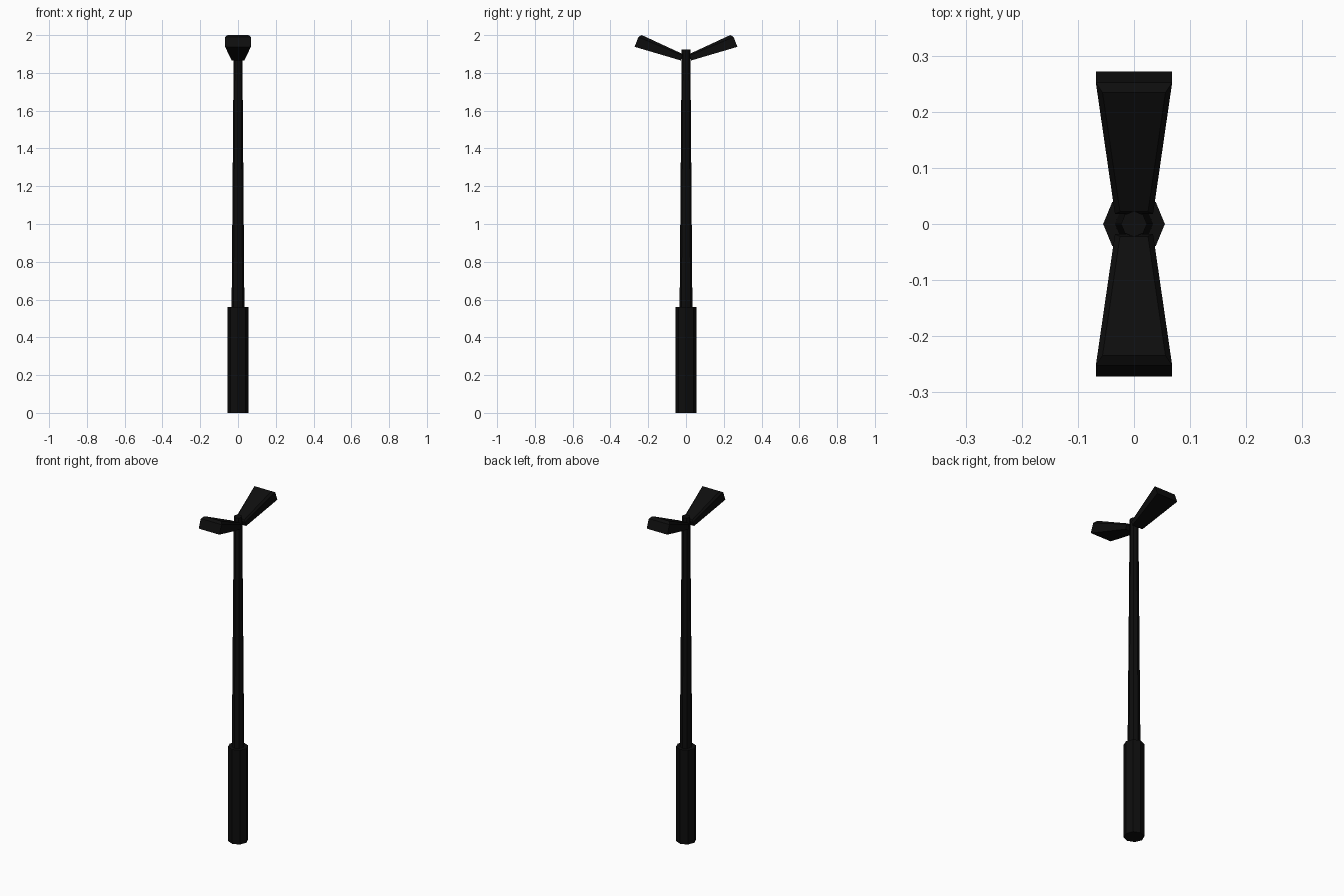
import bpy
import math

if "Cube" in bpy.data.objects:
    bpy.data.objects.remove(bpy.data.objects["Cube"])

mat = bpy.data.materials.new("black_metal")
mat.diffuse_color = (0.004, 0.004, 0.004, 1)
mat.use_nodes = True
mat.node_tree.nodes["Principled BSDF"].inputs["Base Color"].default_value = mat.diffuse_color


def loft(name, rings):
    """Skin equal-length rings of points and cap both ends."""
    n = len(rings[0])
    verts = [p for ring in rings for p in ring]
    faces = [list(reversed(range(n))),
             list(range(len(verts) - n, len(verts)))]
    for r in range(len(rings) - 1):
        a, b = r * n, (r + 1) * n
        faces += [(a + i, a + (i + 1) % n, b + (i + 1) % n, b + i)
                  for i in range(n)]
    mesh = bpy.data.meshes.new(name)
    mesh.from_pydata(verts, [], faces)
    mesh.materials.append(mat)
    obj = bpy.data.objects.new(name, mesh)
    bpy.context.collection.objects.link(obj)
    return obj


def octagon(r, z):
    return [(r * math.cos(i * math.pi / 4), r * math.sin(i * math.pi / 4), z)
            for i in range(8)]


def quad(inner, outer):
    """Trapezoid ring; each end is (half width, y, z)."""
    (wi, yi, zi), (wo, yo, zo) = inner, outer
    return [(-wi, yi, zi), (wi, yi, zi), (wo, yo, zo), (-wo, yo, zo)]


# Thick base sleeve and tapered pole
loft("base_sleeve", [octagon(0.055, 0), octagon(0.055, 0.56)])
loft("pole", [octagon(0.034, 0.55), octagon(0.023, 1.925)])

# Two flared lamp heads with a chamfered top
for name, angle in (("lamp_head_back", 0), ("lamp_head_front", math.pi)):
    head = loft(name, [
        quad((0.034, 0.028, 1.866), (0.068, 0.272, 1.938)),
        quad((0.034, 0.018, 1.892), (0.068, 0.252, 1.990)),
        quad((0.025, 0.022, 1.902), (0.056, 0.234, 2.000)),
    ])
    head.rotation_euler.z = angle
